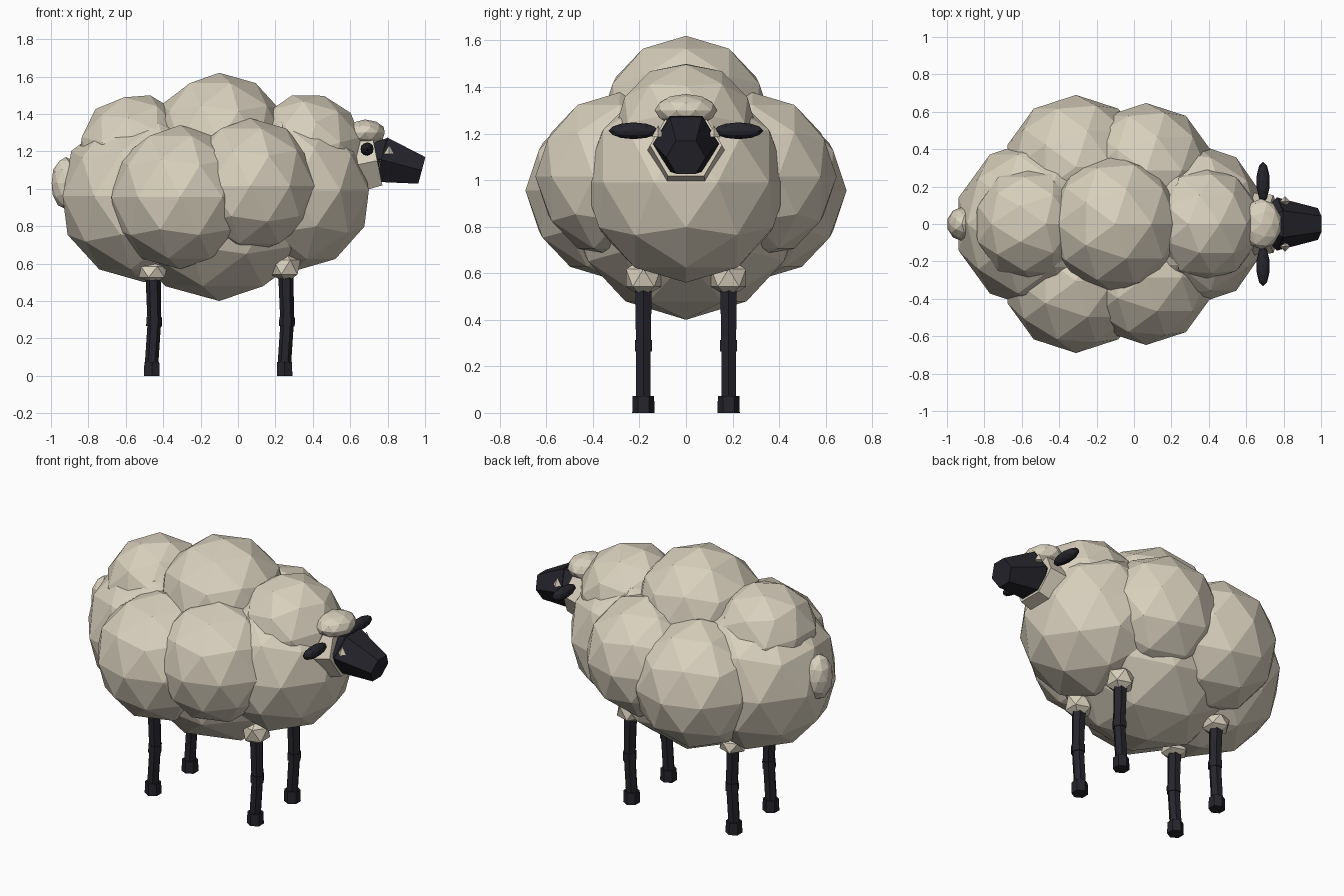
import bpy
import math
from mathutils import Vector

cube = bpy.data.objects.get("Cube")
if cube:
    bpy.data.objects.remove(cube)


def material(name, rgb):
    m = bpy.data.materials.new(name)
    m.use_nodes = True
    m.diffuse_color = (*rgb, 1)
    m.node_tree.nodes["Principled BSDF"].inputs["Base Color"].default_value = (*rgb, 1)
    return m


WOOL = material("cream_wool", (0.69, 0.63, 0.51))
DARK = material("dark_skin", (0.018, 0.018, 0.025))


def finish(name, mat):
    ob = bpy.context.object
    ob.name = name
    ob.data.materials.append(mat)
    return ob


def puff(name, centre, size, mat=WOOL, turn=0, tilt=0, detail=2):
    """Faceted ball, scaled per axis, turned about z and tilted about y."""
    bpy.ops.mesh.primitive_ico_sphere_add(subdivisions=detail, radius=1, location=centre)
    ob = finish(name, mat)
    ob.scale = size if isinstance(size, tuple) else (size,) * 3
    ob.rotation_euler = (0, math.radians(tilt), math.radians(turn))
    return ob


def rod(name, start, end, r1, r2, mat=DARK, sides=6, spin=0):
    """Tapered prism running between two points."""
    a, b = Vector(start), Vector(end)
    d = b - a
    bpy.ops.mesh.primitive_cone_add(vertices=sides, radius1=r1, radius2=r2,
                                    depth=d.length, location=(a + b) / 2)
    ob = finish(name, mat)
    # spin the section before aiming the axis
    aim = d.to_track_quat("Z", "Y")
    twist = Vector((0, 0, 1)).rotation_difference(Vector((0, 0, 1)))
    twist = twist @ Vector((1, 0, 0)).rotation_difference(
        Vector((math.cos(spin), math.sin(spin), 0)))
    ob.rotation_mode = "QUATERNION"
    ob.rotation_quaternion = aim @ twist
    return ob


# Wool along the spine
puff("belly_wool", (-0.1, 0, 0.93), (0.55, 0.52, 0.53))
puff("chest_wool", (0.3, 0, 0.99), (0.42, 0.44, 0.43), turn=180)
puff("rump_wool", (-0.5, 0, 0.96), 0.46)
puff("back_wool", (-0.1, 0, 1.25), 0.37)
puff("shoulder_wool", (0.37, 0, 1.2), 0.31, tilt=-15)
puff("hip_wool", (-0.55, 0, 1.2), 0.31, tilt=15)
puff("tail", (-0.92, 0, 1.03), (0.08, 0.09, 0.14))

# Neck and forelock
rod("neck_wool", (0.5, 0, 1.1), (0.745, 0, 1.15), 0.18, 0.155, WOOL, spin=math.pi / 6)
puff("forelock", (0.68, 0, 1.3), (0.11, 0.135, 0.07))

# Head: short skull cap and tapering muzzle
rod("skull", (0.69, 0, 1.18), (0.765, 0, 1.156), 0.075, 0.142, spin=math.pi / 6)
rod("muzzle", (0.765, 0, 1.156), (0.983, 0, 1.098), 0.142, 0.085, spin=math.pi / 6)

# Mirrored parts
for side, s in (("left", 1), ("right", -1)):
    puff(side + "_rear_flank_wool", (-0.31, s * 0.305, 0.955), 0.385)
    puff(side + "_front_flank_wool", (0.065, s * 0.285, 1.015), 0.362)
    puff(side + "_ear", (0.69, s * 0.225, 1.212), (0.036, 0.108, 0.036), DARK)
    rod(side + "_eye", (0.808, s * 0.12, 1.185), (0.808, s * 0.12, 1.235),
        0.028, 0, WOOL, sides=4)

    y = s * 0.183
    for end, x, z, size in (("front", 0.255, 0.58, (0.088, 0.088, 0.085)),
                            ("rear", -0.455, 0.555, (0.086, 0.086, 0.064))):
        leg = f"{side}_{end}_"
        puff(leg + "leg_wool", (x, y, z), size, detail=1)
        rod(leg + "thigh", (x + 0.008, y, 0.29), (x, y, 0.57), 0.037, 0.041)
        rod(leg + "knee", (x + 0.006, y, 0.265), (x + 0.008, y, 0.312), 0.042, 0.042)
        rod(leg + "shin", (x - 0.008, y, 0.05), (x + 0.008, y, 0.29), 0.036, 0.036)
        rod(leg + "hoof", (x - 0.006, y, 0), (x - 0.006, y, 0.073), 0.048, 0.046)
